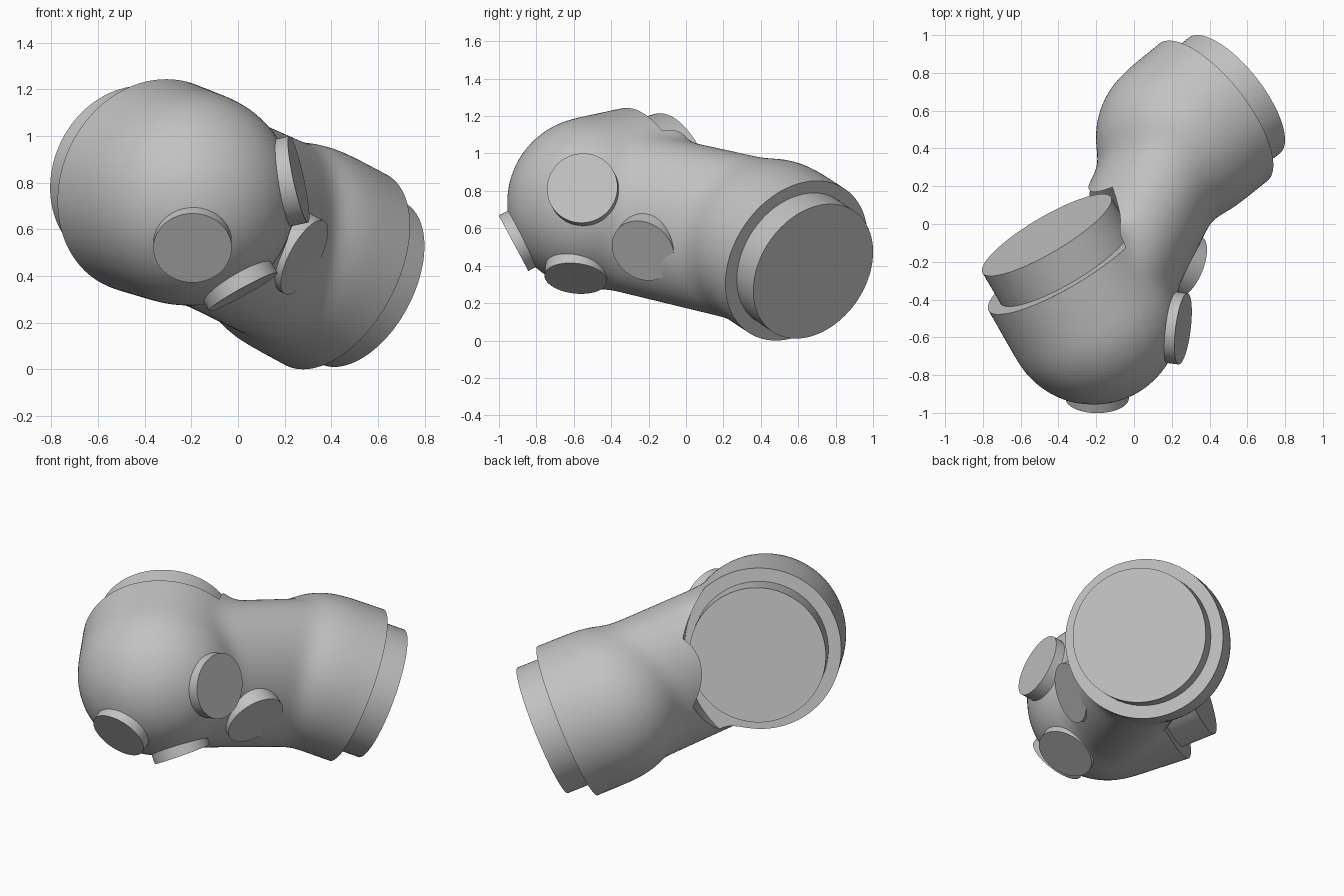
import bpy
import bmesh
from mathutils import Vector, Matrix

cube = bpy.data.objects.get("Cube")
if cube:
    bpy.data.objects.remove(cube, do_unlink=True)

grey = bpy.data.materials.new("plain_grey")
grey.use_nodes = True
grey.diffuse_color = (0.54, 0.54, 0.54, 1)
grey.node_tree.nodes["Principled BSDF"].inputs["Base Color"].default_value = (0.54, 0.54, 0.54, 1)


def tube(bm, start, end, r1, r2, squash=1.0, sides=96):
    """Capped tube between two points; squash narrows it sideways."""
    start, end = Vector(start), Vector(end)
    axis = (end - start).normalized()
    side = axis.cross(Vector((0, 0, 1))).normalized()
    up = side.cross(axis)
    basis = Matrix((side * squash, up, axis)).transposed().to_4x4()
    mat = Matrix.Translation((start + end) / 2) @ basis
    bmesh.ops.create_cone(bm, cap_ends=True, segments=sides, radius1=r1,
                          radius2=r2, depth=(end - start).length, matrix=mat)


def ball(bm, centre, radius):
    bmesh.ops.create_uvsphere(bm, u_segments=64, v_segments=32, radius=radius,
                              matrix=Matrix.Translation(centre))


def finish(name, bm):
    bmesh.ops.recalc_face_normals(bm, faces=bm.faces)
    mesh = bpy.data.meshes.new(name)
    bm.to_mesh(mesh)
    bm.free()
    mesh.materials.append(grey)
    obj = bpy.data.objects.new(name, mesh)
    bpy.context.collection.objects.link(obj)
    return obj


def single_tube(name, start, end, radius):
    bm = bmesh.new()
    tube(bm, start, end, radius, radius)
    return finish(name, bm)


def smooth(obj):
    bpy.ops.object.select_all(action='DESELECT')
    obj.select_set(True)
    bpy.context.view_layer.objects.active = obj
    bpy.ops.object.shade_smooth_by_angle(angle=0.6)


# Key points of the bent pipe: two outlets with their outward directions
inlet, inlet_dir = Vector((-0.362, -0.215, 0.777)), Vector((-0.49, 0.83, 0.24)).normalized()
outlet, outlet_dir = Vector((0.418, 0.592, 0.427)), Vector((0.725, 0.57, -0.385)).normalized()
head, knee = Vector((-0.215, -0.495, 0.735)), Vector((0.255, 0.458, 0.515))

# Body: overlapping tubes and balls, fused and softened
bm = bmesh.new()
tube(bm, head, inlet + inlet_dir * 0.12, 0.467, 0.476)
ball(bm, head, 0.467)
tube(bm, head, knee, 0.435, 0.445, squash=0.76)
ball(bm, knee, 0.462)
tube(bm, knee, outlet + outlet_dir * 0.14, 0.464, 0.466)
body = finish("pipe_body", bm)
remesh = body.modifiers.new("fuse", 'REMESH')
remesh.mode, remesh.voxel_size = 'VOXEL', 0.022
soften = body.modifiers.new("soften", 'SMOOTH')
soften.factor, soften.iterations = 0.5, 45

# Flat ends cut square; the wide inlet cut is set off to spare the neck
offset = Vector((-0.86, -0.51, 0)) * 0.2
cutters = [single_tube("inlet_cutter", inlet + offset, inlet + offset + inlet_dir * 0.26, 0.63),
           single_tube("outlet_cutter", outlet, outlet + outlet_dir * 0.4, 0.6)]
for cutter in cutters:
    cutter.hide_render = True
    cut = body.modifiers.new("cut", 'BOOLEAN')
    cut.operation, cut.solver, cut.object = 'DIFFERENCE', 'EXACT', cutter
bpy.context.view_layer.update()
graph = bpy.context.evaluated_depsgraph_get()
body_mesh = bpy.data.meshes.new_from_object(body.evaluated_get(graph))
body.modifiers.clear()
body.data = body_mesh
for cutter in cutters:
    bpy.data.objects.remove(cutter, do_unlink=True)
smooth(body)

# End plugs: face centre, outward direction, radius, length
plug_faces = {
    "inlet_plug": ((-0.462, -0.058, 0.832), inlet_dir, 0.395, 0.3),
    "outlet_plug": ((0.531, 0.68, 0.37), outlet_dir, 0.39, 0.25),
}
# Round studs on the bend
stud_faces = {
    "front_stud": ((-0.195, -0.922, 0.52), (0, -0.88, -0.47), 0.168, 0.14),
    "upper_side_stud": ((0.26, -0.555, 0.815), (0.965, -0.12, 0.21), 0.19, 0.14),
    "lower_stud": ((0.022, -0.59, 0.332), (0.48, -0.1, -0.87), 0.168, 0.14),
    "rear_side_stud": ((0.285, -0.23, 0.48), (0.82, -0.36, -0.44), 0.178, 0.14),
}
for name, (face, direction, radius, length) in {**plug_faces, **stud_faces}.items():
    face, direction = Vector(face), Vector(direction).normalized()
    smooth(single_tube(name, face - direction * length, face, radius))
